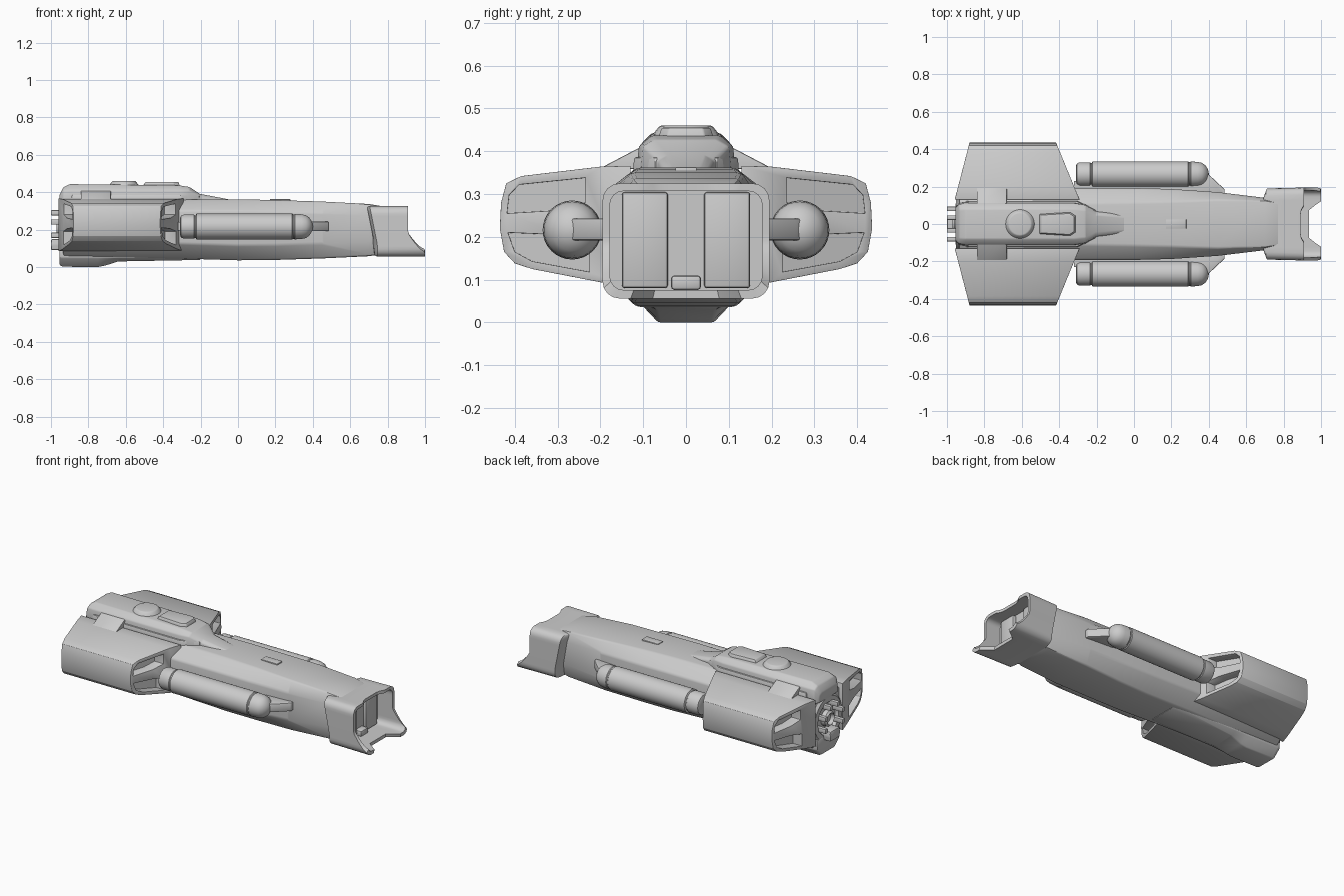
import bpy, bmesh, math

if "Cube" in bpy.data.objects:
    bpy.data.objects.remove(bpy.data.objects["Cube"])


def finish(name, bm, bevel=0.0, angle=30, mirror=False, cutters=()):
    bmesh.ops.recalc_face_normals(bm, faces=bm.faces)
    me = bpy.data.meshes.new(name)
    bm.to_mesh(me)
    bm.free()
    ob = bpy.data.objects.new(name, me)
    bpy.context.collection.objects.link(ob)
    bpy.ops.object.select_all(action='DESELECT')
    bpy.context.view_layer.objects.active = ob
    ob.select_set(True)
    for c in cutters:
        m = ob.modifiers.new("pocket", 'BOOLEAN')
        m.operation, m.object, m.solver = 'DIFFERENCE', c, 'EXACT'
        bpy.ops.object.modifier_apply(modifier=m.name)
    if bevel:
        m = ob.modifiers.new("bevel", 'BEVEL')
        m.width, m.segments, m.limit_method = bevel, 2, 'ANGLE'
        m.angle_limit = math.radians(25)
        bpy.ops.object.modifier_apply(modifier=m.name)
    if mirror:
        m = ob.modifiers.new("mirror", 'MIRROR')
        m.use_axis = (False, True, False)
        m.use_mirror_merge = False
    bpy.ops.object.shade_smooth_by_angle(angle=math.radians(angle))
    return ob


def loft(name, rings, caps=(True, True), **kw):
    bm = bmesh.new()
    vs = [[bm.verts.new(p) for p in r] for r in rings]
    n = len(vs[0])
    for a, b in zip(vs, vs[1:]):
        for i in range(n):
            j = (i + 1) % n
            bm.faces.new((a[i], a[j], b[j], b[i]))
    if caps[0]:
        bm.faces.new(vs[0])
    if caps[1]:
        bm.faces.new(vs[-1])
    return finish(name, bm, **kw)


def prism_x(name, yz, back, front, **kw):
    # y-z outline swept along x between two x(y) functions
    return loft(name, [[(f(y), y, z) for y, z in yz] for f in (back, front)], **kw)


def prism_z(name, xy, z0, z1, top=1.0, **kw):
    cx = sum(p[0] for p in xy) / len(xy)
    up = [(cx + (x - cx) * top, y * top, z1) for x, y in xy]
    return loft(name, [[(x, y, z0) for x, y in xy], up], **kw)


def box(name, x0, x1, y0, y1, z0, z1, **kw):
    return prism_z(name, [(x0, y0), (x1, y0), (x1, y1), (x0, y1)], z0, z1, **kw)


def lathe_x(name, prof, y, z, n=32, **kw):
    rings = [[(x, y + r * math.cos(2 * math.pi * i / n), z + r * math.sin(2 * math.pi * i / n))
              for i in range(n)] for x, r in prof]
    return loft(name, rings, **kw)


def sym(half):
    # mirror a half outline (y >= 0, top to bottom) into a closed one
    return half + [(-y, z) for y, z in reversed(half)]


# Main hull: eight-sided tapering body
# station: x, top half width, outer half width, bottom z, top z
stations = [(-0.935, .10, .19, .05, .36), (-0.3, .11, .192, .045, .362), (0.0, .115, .192, .036, .362),
            (0.2, .12, .187, .038, .358), (0.45, .13, .17, .046, .35), (0.7, .125, .14, .058, .337),
            (0.8, .11, .12, .075, .32)]
rings = []
for x, wt, wo, zb, zt in stations:
    half = [(wt, zt), (wo, zt - .06), (wo, zb + .08), (wt, zb)]
    rings.append([(x, y, z) for y, z in sym(half)])
loft("main_hull", rings, bevel=0.01)

# Nose collar: hollow rounded frame with two lower prongs
def round_rect(hw, z0, z1, r, k=4, n=12):
    cs = [(hw - r, z1 - r, 0), (-hw + r, z1 - r, 90), (-hw + r, z0 + r, 180), (hw - r, z0 + r, 270)]
    pts = []
    for i, (cy, cz, a0) in enumerate(cs):
        for j in range(k + 1):
            a = math.radians(a0 + 90 * j / k)
            pts.append((cy + r * math.cos(a), cz + r * math.sin(a)))
        b = math.radians(a0 + 90)
        ny, nz, _ = cs[(i + 1) % 4]
        ny, nz = ny + r * math.cos(b), nz + r * math.sin(b)
        py, pz = pts[-1]
        pts += [(py + (ny - py) * j / n, pz + (nz - pz) * j / n) for j in range(1, n)]
    return pts


def clamp(t):
    return max(0.0, min(1.0, t))


def lip(y, z):
    low = .935 + .065 * clamp((abs(y) - .085) / .04)
    top = .91 - .02 * clamp((.1 - abs(y)) / .03) * clamp((z - .29) / .01)
    t = clamp((z - .08) / .10)
    return low + (top - low) * t ** .7


def rear(z, x):
    return x + .04 * clamp((.32 - z) / .2)


outer0 = round_rect(.15, .062, .322, .04)
outer1 = round_rect(.19, .056, .325, .04)
outer2 = round_rect(.195, .056, .325, .04)
inner = round_rect(.178, .076, .307, .032)
loft("nose_collar", [[(rear(z, .69), y, z) for y, z in outer0],
                     [(rear(z, .705), y, z) for y, z in outer1],
                     [(lip(y, z), y, z) for y, z in outer2],
                     [(lip(*o), y, z) for (y, z), o in zip(inner, outer2)],
                     [(.81, y, z) for y, z in inner]], angle=35)
# Vertical panels on the back wall of the nose
box("nose_panel", .80, .83, .042, .15, .08, .305, bevel=0.008, mirror=True)
box("nose_foot", .80, .85, -.035, .035, .076, .11, bevel=0.008)

# Side engine blocks with recessed pockets at both ends
def wing_front(y):
    return -.32 - (y - .2) * .41


def wing_rear(y):
    return -.93 + (y - .24) * .26


upper = [(.235, .338), (.39, .322), (.413, .298), (.418, .255), (.30, .262), (.235, .28)]
lower = [(.225, .118), (.36, .143), (.40, .165), (.416, .21), (.30, .205), (.225, .19)]
cutters = []
for label, yz in (("upper", upper), ("lower", lower)):
    cutters.append(prism_x(label + "_front_cutter", yz, lambda y: wing_front(y) - .06,
                           lambda y: wing_front(y) + .05))
    cutters.append(prism_x(label + "_rear_cutter", yz, lambda y: wing_rear(y) - .05,
                           lambda y: wing_rear(y) + .06))
wing = [(.13, .366), (.2, .364), (.385, .342), (.42, .325), (.432, .28), (.435, .22), (.425, .165),
        (.40, .138), (.36, .125), (.2, .094), (.13, .085)]
prism_x("engine_block", wing, wing_rear, wing_front, bevel=0.006, mirror=True, cutters=cutters)
for c in cutters:
    bpy.data.objects.remove(c)

# Side pods: capsules with band grooves and a forward fin
pod = [(-.31, .045), (-.305, .058), (-.29, .064), (-.235, .064), (-.232, .06), (-.226, .06), (-.222, .069),
       (.29, .069), (.294, .065), (.30, .065), (.304, .068), (.34, .066)]
pod += [(.34 + .06 * math.sin(a), .066 * math.cos(a)) for a in (.4, .75, 1.1, 1.35, 1.52)]
lathe_x("side_pod", pod, .266, .216, mirror=True)
prism_z("pod_fin", [(.3, .15), (.3, .27), (.385, .275), (.41, .255), (.485, .185), (.485, .14)],
        .192, .243, bevel=0.005, mirror=True)
box("pod_mount", -.32, .32, .17, .23, .195, .24, mirror=True)

# Keel under the stern
keel = []
for x, wt, wb, zb in [(-.955, .105, .06, .012), (-.94, .112, .065, .002), (-.75, .112, .065, 0),
                      (-.71, .112, .065, .008), (-.64, .112, .07, .03), (-.2, .11, .08, .038)]:
    keel.append([(x, y, z) for y, z in sym([(.112, .11), (wt, .05), (wb, zb)])])
loft("stern_keel", keel, bevel=0.006)

# Upper deckhouse
deck = []
for x, w, zt in [(-.955, .085, .385), (-.935, .105, .425), (-.90, .11, .443), (-.32, .11, .437),
                 (-.26, .10, .428), (-.20, .065, .388), (-.05, .05, .362)]:
    deck.append([(x, y, z) for y, z in sym([(w * .72, zt), (w, min(zt - .01, .412)), (w * 1.08, .33)])])
loft("upper_deck", deck, bevel=0.006)
prism_x("deck_shoulder", sym([(.1, .413), (.205, .358)]), lambda y: -.84, lambda y: -.68, bevel=0.004)
prism_z("deck_base", [(-.9, -.125), (-.3, -.125), (-.2, -.075), (-.2, .075), (-.3, .125), (-.9, .125)],
        .33, .386, top=.97, bevel=0.005)

# Deck turret and plates
octagon = [(-.61 + .085 * math.cos(math.pi * i / 12), .085 * math.sin(math.pi * i / 12)) for i in range(24)]
prism_z("deck_turret", octagon, .43, .460, top=.72, bevel=0.005)
prism_z("deck_plate", [(-.51, -.055), (-.34, -.065), (-.31, -.045), (-.31, .045), (-.34, .065), (-.51, .055)],
        .43, .455, top=.88, bevel=0.004)
box("hull_hatch", .17, .28, -.025, .025, .35, .363, bevel=0.003)

# Stern bulkhead, nozzle ring and prongs
lathe_x("stern_bulkhead", [(-.90, .15), (-.94, .145), (-.953, .13), (-.953, .098), (-.915, .085), (-.915, .01)],
        0, .205)
lathe_x("nozzle_core", [(-.90, .05), (-.96, .045), (-.97, .035), (-.95, .025), (-.95, .005)], 0, .205)
for i in range(8):
    a = math.pi * (i + .5) / 4
    cy, cz = .088 * math.cos(a), .205 + .092 * math.sin(a)
    box("nozzle_prong", -1.0, -.91, cy - .012, cy + .012, cz - .014, cz + .014, bevel=0.004)
box("nozzle_lower_block", -1.0, -.91, -.045, .045, .09, .15, bevel=0.008)
